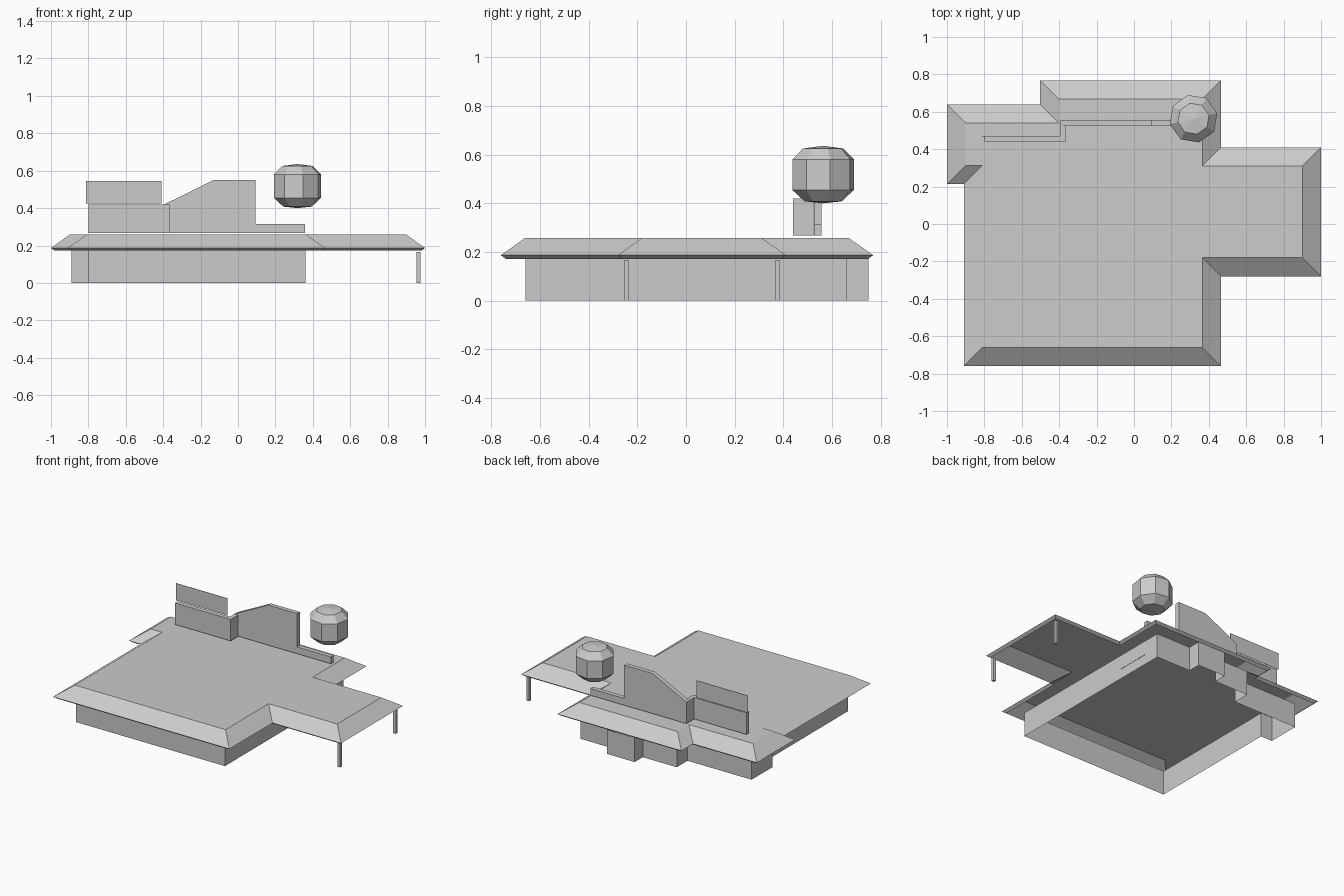
import bpy, bmesh, math

if "Cube" in bpy.data.objects:
    bpy.data.objects.remove(bpy.data.objects["Cube"], do_unlink=True)

grey = bpy.data.materials.new("plain_grey")
grey.use_nodes = True
GREY = (0.6, 0.6, 0.6, 1)
grey.diffuse_color = GREY
grey.node_tree.nodes["Principled BSDF"].inputs["Base Color"].default_value = GREY


def finish(name, bm):
    mesh = bpy.data.meshes.new(name)
    bm.to_mesh(mesh)
    bm.free()
    mesh.materials.append(grey)
    obj = bpy.data.objects.new(name, mesh)
    bpy.context.collection.objects.link(obj)
    return obj


def box(name, x0, x1, y0, y1, z0, z1):
    bm = bmesh.new()
    bmesh.ops.create_cube(bm, size=1)
    for v in bm.verts:
        v.co = ((x0 + x1) / 2 + v.co.x * (x1 - x0),
                (y0 + y1) / 2 + v.co.y * (y1 - y0),
                (z0 + z1) / 2 + v.co.z * (z1 - z0))
    return finish(name, bm)


def ring(bm, points, z):
    return [bm.verts.new((x, y, z)) for x, y in points]


def bridge(bm, low, high, skip=()):
    n = len(low)
    for i in range(n):
        if i not in skip:
            j = (i + 1) % n
            bm.faces.new((low[i], low[j], high[j], high[i]))


def offset(points, d):
    """Move every edge of a right-angled outline outwards by d."""
    out = []
    n = len(points)
    for i, (x, y) in enumerate(points):
        moved = [x, y]
        for a, b in ((points[i - 1], (x, y)), ((x, y), points[(i + 1) % n])):
            dx, dy = b[0] - a[0], b[1] - a[1]
            if abs(dx) > abs(dy):
                moved[1] -= math.copysign(d, dx)
            else:
                moved[0] += math.copysign(d, dy)
        out.append(moved)
    return out


# Hipped roof shell, open underneath; its west slope belongs to the top sheet
ridge = [(-.81, -.66), (.365, -.66), (.365, -.18), (.9, -.18), (.9, .31),
         (.365, .31), (.365, .668), (-.402, .668), (-.402, .54),
         (-.9, .54), (-.9, .313), (-.81, .313)]
bm = bmesh.new()
lip = ring(bm, offset(ridge, .08), .172)
eave = ring(bm, offset(ridge, .1), .187)
top = ring(bm, ridge, .258)
last = len(ridge) - 1
bridge(bm, lip, eave)
bridge(bm, eave, top, skip=(last,))
bm.faces.new(top + [eave[last], eave[0]])
finish("roof", bm)

# House walls, with a stepped back and a chimney bay
plan = [(-.8, -.66), (.36, -.66), (.36, .66), (.09, .66), (.09, .75),
        (-.125, .75), (-.125, .66), (-.39, .66), (-.39, .54),
        (-.89, .54), (-.89, .31), (-.8, .31)]
bm = bmesh.new()
bridge(bm, ring(bm, plan, 0), ring(bm, plan, .172))
finish("walls", bm)
box("side_window", .359, .362, .3, .54, .07, .148)

# Carport posts
for label, y in (("front", -.245), ("back", .375)):
    box(label + "_post", .955, .975, y - .01, y + .01, 0, .165)

# Rooftop parapet with a return at its end
bm = bmesh.new()
corner = [(-.8, .44), (-.365, .44), (-.365, .523), (-.393, .523),
          (-.393, .47), (-.8, .47)]
low, high = ring(bm, corner, .268), ring(bm, corner, .42)
bridge(bm, low, high)
bm.faces.new(high)
bm.faces.new(low[::-1])
finish("parapet", bm)
box("sign_board", -.812, -.41, .468, .471, .425, .545)

# Sloped chimney wall, cut from one profile
profile = [(-.393, .268), (.357, .268), (.357, .316), (.093, .316),
           (.093, .551), (-.13, .551), (-.393, .42)]
bm = bmesh.new()
front = [bm.verts.new((x, .525, z)) for x, z in profile]
back = [bm.verts.new((x, .556, z)) for x, z in profile]
bridge(bm, back, front)
bm.faces.new(front)
bm.faces.new(back[::-1])
bmesh.ops.recalc_face_normals(bm, faces=bm.faces)
finish("chimney_wall", bm)

# Eight-sided rounded ball
SIDES = 8
bm = bmesh.new()
rings = []
for r, z in ((.078, .408), (.13, .455), (.13, .58), (.085, .625)):
    angles = [math.radians(13) + math.tau * i / SIDES for i in range(SIDES)]
    rings.append(ring(bm, [(.318 + r * math.cos(a), .563 + r * math.sin(a))
                           for a in angles], z))
for a, b in zip(rings, rings[1:]):
    bridge(bm, a, b)
for edge, z in ((rings[0], .4), (rings[-1], .636)):
    pole = bm.verts.new((.318, .563, z))
    for i in range(SIDES):
        bm.faces.new((edge[i], edge[(i + 1) % SIDES], pole))
bmesh.ops.recalc_face_normals(bm, faces=bm.faces)
finish("ball", bm)
